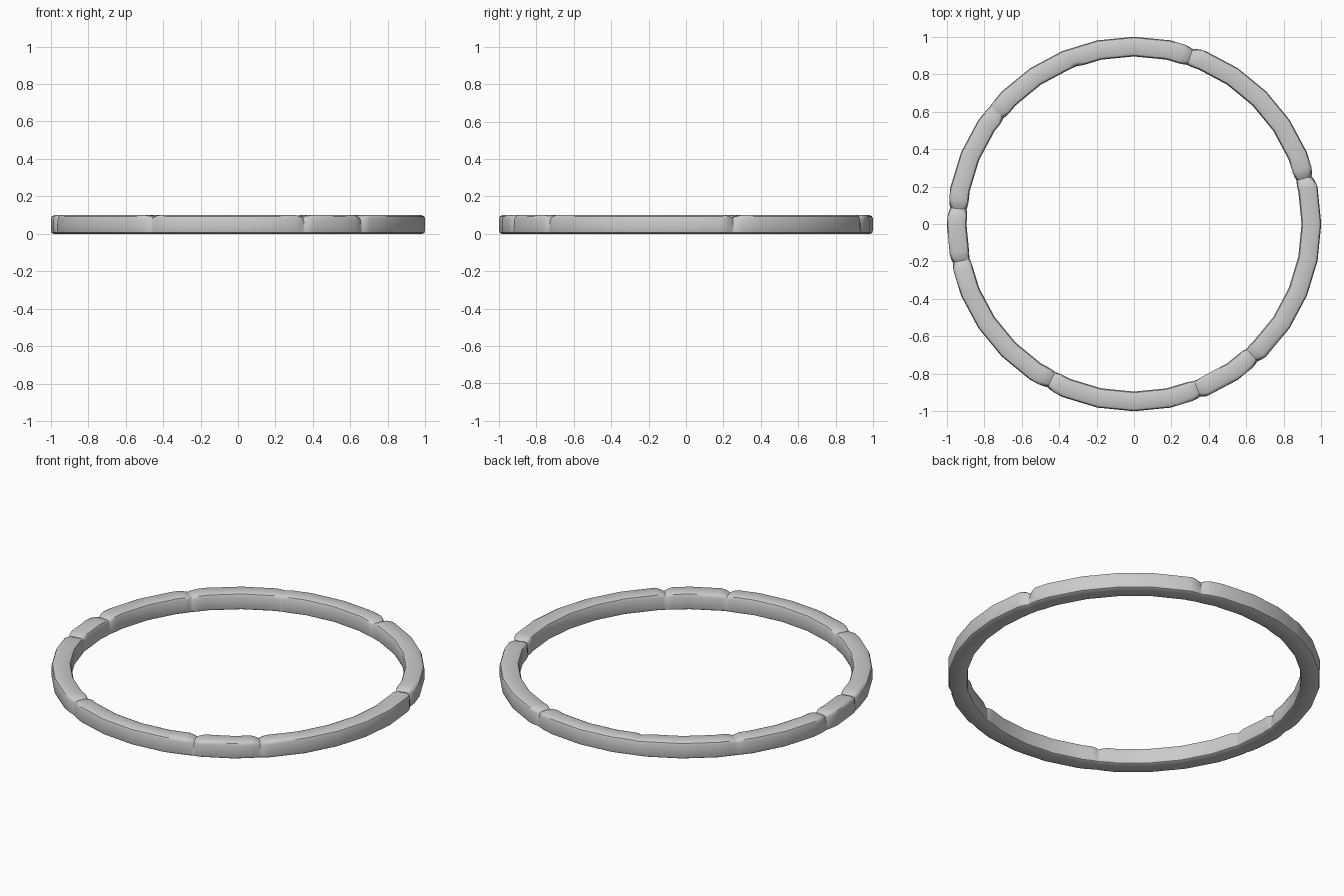
import bpy, bmesh, math

if "Cube" in bpy.data.objects:
    bpy.data.objects.remove(bpy.data.objects["Cube"])

SIDES = 32
STEP = 2 * math.pi / SIDES
H = 0.1

# Worn joints between stones: angle (deg), outer, inner and top groove depth
JOINTS = [(15, .03, .018, .016), (71.5, .022, .012, .014),
          (110, .0, .012, .006), (141, .006, .016, .010),
          (175, .022, .016, .014), (192, .022, .008, .014),
          (242, .018, .014, .012), (291, .022, .012, .014),
          (312, .022, .014, .014)]

# Softened rectangular section: radius, height
SECTION = [(.91, 0), (.985, 0), (.996, .006), (1.0, .02), (1.0, .08),
           (.995, .093), (.982, H), (.914, H), (.901, .094),
           (.895, .08), (.895, .018), (.899, .006)]

# Evenly spaced stations, replaced by fine stations around the joints
def gap(a, b):
    return (a - b + 180) % 360 - 180

stations = [i * 360 / SIDES for i in range(SIDES)]
stations = [a for a in stations if all(abs(gap(a, j[0])) > 3.2 for j in JOINTS)]
for j in JOINTS:
    stations += [j[0] + d for d in (-2.8, -1.5, -.6, 0, .6, 1.5, 2.8)]
stations.sort()

def wear(a):
    o = i = t = 0
    for ang, do, di, dt in JOINTS:
        d = abs(gap(a, ang))
        if d < 2.8:
            w = (1 - d / 2.8) ** 1.5
            o, i, t = o + do * w, i + di * w, t + dt * w
    return o, i, t

# Sweep the section around the ring
bm = bmesh.new()
loops = []
for deg in stations:
    a = math.radians(deg)
    chord = math.cos(STEP / 2) / math.cos(a % STEP - STEP / 2)
    o, i, t = wear(deg)
    loop = []
    for r, z in SECTION:
        k = z / H
        side = (r - .9475) / .0525
        r2 = r * chord - max(side, 0) * o * (.3 + .7 * k) + max(-side, 0) * i * (.3 + .7 * k)
        z2 = z - t * max(0, (k - .7) / .3)
        loop.append(bm.verts.new((r2 * math.cos(a), r2 * math.sin(a), z2)))
    loops.append(loop)
n = len(SECTION)
for s, cur in enumerate(loops):
    nxt = loops[(s + 1) % len(loops)]
    for k in range(n):
        bm.faces.new((cur[k], nxt[k], nxt[(k + 1) % n], cur[(k + 1) % n]))
bmesh.ops.recalc_face_normals(bm, faces=bm.faces)

mesh = bpy.data.meshes.new("stone_ring")
bm.to_mesh(mesh)
bm.free()
ring = bpy.data.objects.new("stone_ring", mesh)
bpy.context.collection.objects.link(ring)
bpy.context.view_layer.objects.active = ring
ring.select_set(True)
bpy.ops.object.shade_smooth_by_angle(angle=math.radians(40))
